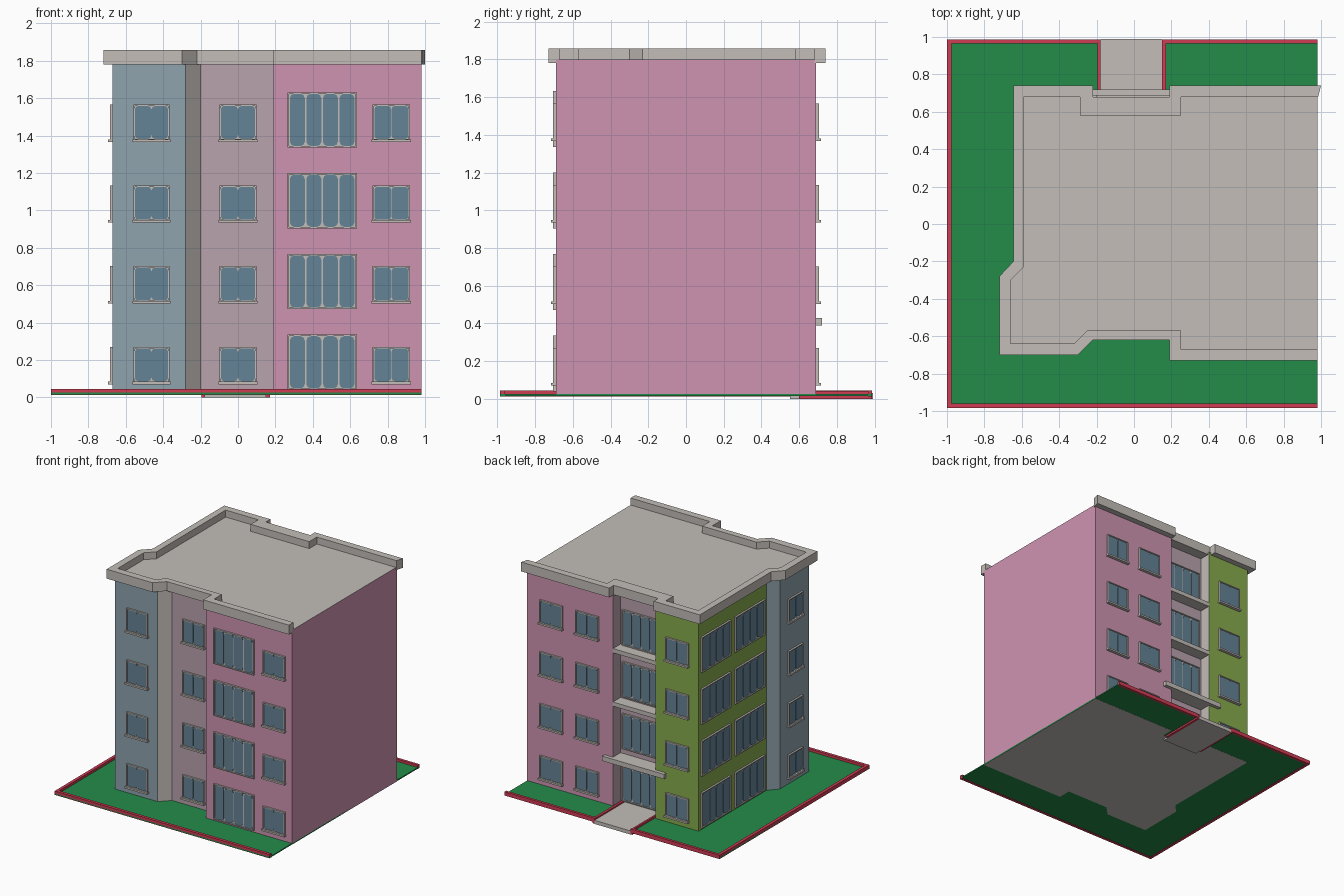
import bpy, bmesh
from mathutils import Vector

if "Cube" in bpy.data.objects:
    bpy.data.objects.remove(bpy.data.objects["Cube"])


def material(name, r, g, b):
    lin = [((c / 255 + 0.055) / 1.055) ** 2.4 for c in (r, g, b)]
    m = bpy.data.materials.new(name)
    m.diffuse_color = (*lin, 1)
    m.use_nodes = True
    m.node_tree.nodes["Principled BSDF"].inputs["Base Color"].default_value = m.diffuse_color
    return m


PINK = material("pink_wall", 207, 148, 178)
MAUVE = material("mauve_wall", 186, 163, 173)
BLUE = material("blue_grey_wall", 143, 163, 173)
LIME = material("lime_wall", 135, 172, 78)
STONE = material("stone_grey", 195, 189, 184)
GLASS = material("glass_blue", 100, 131, 150)
GRASS = material("grass_green", 35, 140, 73)
RED = material("curb_red", 208, 60, 84)


def prism(bm, a, b):
    """Closed solid between two matching loops; returns the side faces."""
    va = [bm.verts.new(p) for p in a]
    vb = [bm.verts.new(p) for p in b]
    bm.faces.new(va[::-1])
    bm.faces.new(vb)
    n = len(va)
    return [bm.faces.new((va[i], va[(i + 1) % n], vb[(i + 1) % n], vb[i]))
            for i in range(n)]


def slab(bm, pts, z0, z1):
    return prism(bm, [(x, y, z0) for x, y in pts], [(x, y, z1) for x, y in pts])


def rect(x0, x1, y0, y1):
    return [(x0, y0), (x1, y0), (x1, y1), (x0, y1)]


def finish(bm, name, *mats):
    bmesh.ops.recalc_face_normals(bm, faces=bm.faces[:])
    me = bpy.data.meshes.new(name)
    bm.to_mesh(me)
    bm.free()
    for m in mats:
        me.materials.append(m)
    ob = bpy.data.objects.new(name, me)
    bpy.context.collection.objects.link(ob)


def boxes(name, mat, items):
    bm = bmesh.new()
    for x0, x1, y0, y1, z0, z1 in items:
        slab(bm, rect(x0, x1, y0, y1), z0, z1)
    finish(bm, name, mat)


# Grounds: lawn with a notch for the path, red curbs, entrance path
bm = bmesh.new()
slab(bm, [(-1, -.985), (.98, -.985), (.98, .985), (.15, .985), (.15, .6),
          (-.18, .6), (-.18, .985), (-1, .985)], .015, .025)
finish(bm, "lawn", GRASS)
boxes("curbs", RED, [
    (-1, -.975, -.985, .985, .013, .045), (-1, .98, -.985, -.96, .013, .045),
    (-1, -.18, .965, .987, .013, .045), (.15, .98, .965, .987, .013, .045),
    (-.195, -.18, .6, .987, 0, .042), (.15, .17, .6, .987, 0, .042)])
boxes("entrance_path", STONE, [(-.18, .15, .55, .99, 0, .03)])

# Building body: one colour per wall, grey roof
walls = [(.98, -.69, 0), (.98, .69, 0), (.19, .69, 1), (.19, .59, 1),
         (-.2, .59, 4), (-.2, .69, 3), (-.6, .69, 3), (-.6, -.2, 2),
         (-.67, -.28, 2), (-.67, -.66, 2), (-.28, -.66, 4), (-.2, -.58, 1),
         (.19, -.58, 1), (.19, -.69, 0)]
bm = bmesh.new()
sides = slab(bm, [w[:2] for w in walls], .014, 1.8)
for f in bm.faces:
    f.material_index = 4
for f, w in zip(sides, walls):
    f.material_index = w[2]
finish(bm, "building_body", PINK, MAUVE, BLUE, LIME, STONE)

# Parapet: overhanging band, open on the right side
outer = [(1.0, .74), (.19, .74), (.19, .68), (-.22, .68), (-.22, .74), (-.645, .74),
         (-.645, -.2), (-.72, -.28), (-.72, -.7), (-.3, -.7), (-.22, -.62),
         (.19, -.62), (.19, -.73), (.98, -.73)]
inner = [(.985, .68), (.25, .68), (.25, .58), (-.29, .58), (-.29, .68), (-.59, .68),
         (-.59, -.23), (-.66, -.3), (-.66, -.64), (-.32, -.64), (-.25, -.57),
         (.25, -.57), (.25, -.67), (.98, -.67)]
bm = bmesh.new()
for i in range(len(outer) - 1):
    q = [outer[i], outer[i + 1], inner[i + 1], inner[i]]
    vs = [[bm.verts.new((x, y, z)) for x, y in q] for z in (1.78, 1.858)]
    for lo in vs:
        bm.faces.new(lo)
    for j in (0, 2):
        bm.faces.new((vs[0][j], vs[0][j + 1], vs[1][j + 1], vs[1][j]))
    for j, last in ((3, 0), (1, len(outer) - 2)):
        if i == last:  # end caps
            k = (j + 1) % 4
            bm.faces.new((vs[0][j], vs[0][k], vs[1][k], vs[1][j]))
bmesh.ops.remove_doubles(bm, verts=bm.verts[:], dist=1e-5)
finish(bm, "parapet", STONE)

# Entrance canopy and recessed ledges
boxes("entrance_canopy", STONE, [(-.3, .27, .585, .72, .39, .43)])
boxes("recess_ledges", STONE, [(-.2, .19, .585, .69, z, z + .035) for z in (.855, 1.3)])

# Windows: grey backing, raised rim, rounded panes, sills
frames, glass, sills = bmesh.new(), bmesh.new(), bmesh.new()


def window(axis, wall, sign, u0, u1, z0, z1, panes, sill):
    def place(pts, d):
        w = wall + sign * d
        return [Vector((u, w, z)) if axis == "y" else Vector((w, u, z)) for u, z in pts]

    def plate(bm, pts, d0, d1):
        prism(bm, place(pts, d0), place(pts, d1))

    r = .008
    plate(frames, rect(u0, u1, z0, z1), -.002, .005)
    for bar in (rect(u0, u0 + r, z0, z1), rect(u1 - r, u1, z0, z1),
                rect(u0 + r, u1 - r, z0, z0 + r), rect(u0 + r, u1 - r, z1 - r, z1)):
        plate(frames, bar, .004, .015)
    step = (u1 - u0 - 2 * r) / panes
    gap, c = (.008, .024) if panes > 2 else (.002, .018)
    for k in range(panes):
        a, b = u0 + r + k * step + gap / 2, u0 + r + (k + 1) * step - gap / 2
        lo, hi = z0 + r, z1 - r
        pts = []
        for cu, cz, su, sz, flip in ((a, lo, 1, 1, 0), (b, lo, -1, 1, 1),
                                     (b, hi, -1, -1, 0), (a, hi, 1, -1, 1)):
            arc = [(0, c), (.3 * c, .3 * c), (c, 0)]
            pts += [(cu + su * p, cz + sz * q) for p, q in (arc[::-1] if flip else arc)]
        plate(glass, pts, .004, .009)
    if sill:
        plate(sills, rect(u0 - .005, u1 + .005, z0 - .008, z0 + .006), 0, .026)


# (axis, wall position, facing, from, to, tall?)
columns = [("y", -.66, -1, -.56, -.365, 0), ("y", -.58, -1, -.1, .1, 0),
           ("y", -.69, -1, .265, .635, 1), ("y", -.69, -1, .72, .92, 0),
           ("y", .69, 1, .65, .86, 0), ("y", .69, 1, .32, .53, 0),
           ("y", .59, 1, -.18, .17, 1), ("y", .69, 1, -.51, -.3, 0),
           ("x", -.6, -1, .28, .66, 1), ("x", -.6, -1, -.17, .22, 1),
           ("x", -.67, -1, -.57, -.38, 0)]
for axis, wall, sign, u0, u1, tall in columns:
    for floor in range(4):
        h = floor * .432
        if tall:
            window(axis, wall, sign, u0, u1, .04 + h, .335 + h, 4, False)
        else:
            window(axis, wall, sign, u0, u1, .078 + h, .27 + h, 2, True)
finish(frames, "window_frames", STONE)
finish(glass, "window_panes", GLASS)
finish(sills, "window_sills", STONE)
